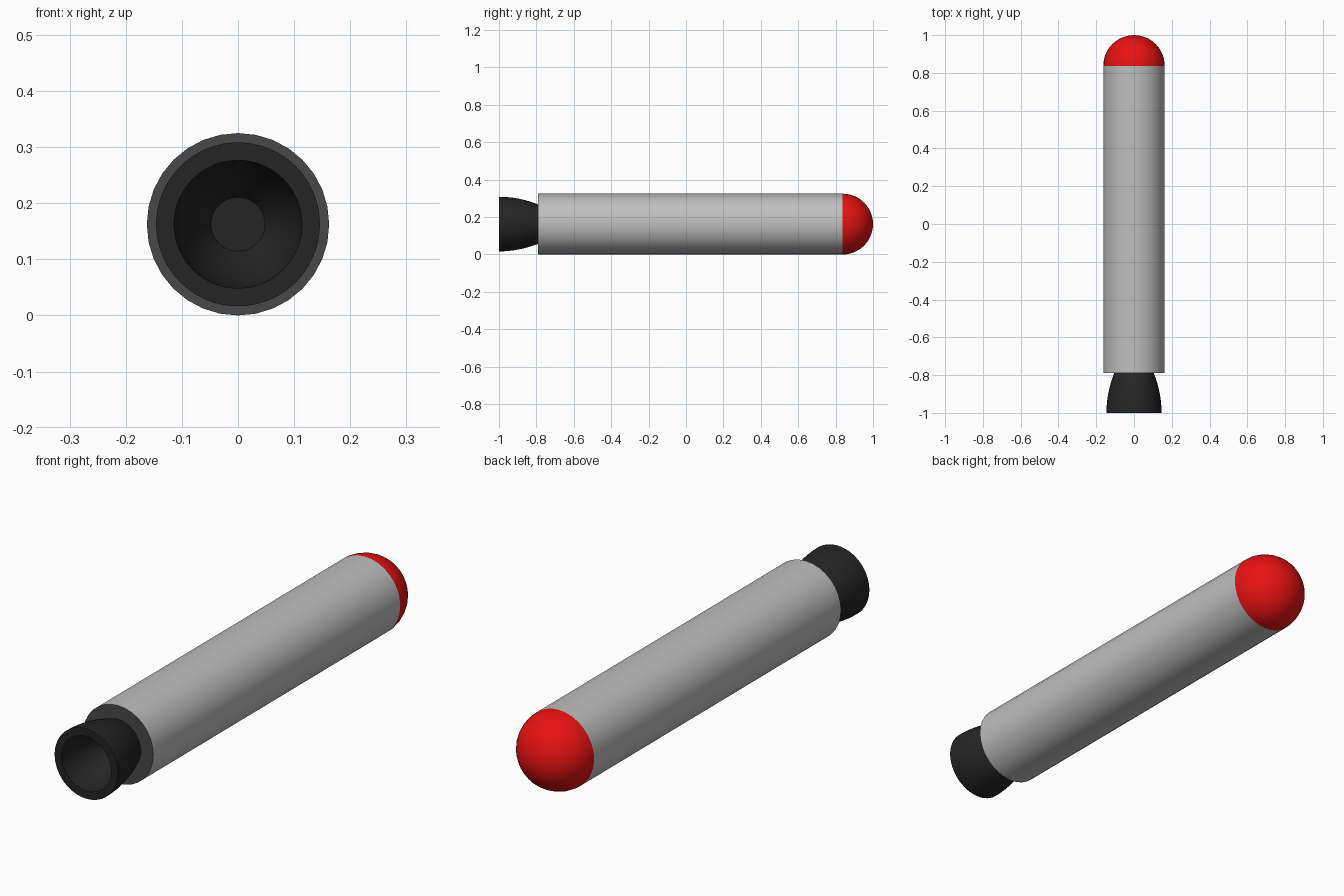
import bpy, bmesh, math

if "Cube" in bpy.data.objects:
    bpy.data.objects.remove(bpy.data.objects["Cube"])

R = 0.1625          # body radius, also the height of the centre line


def mat(name, c):
    m = bpy.data.materials.new(name)
    m.diffuse_color = (*c, 1)
    m.use_nodes = True
    m.node_tree.nodes["Principled BSDF"].inputs["Base Color"].default_value = m.diffuse_color
    return m


grey = mat("light grey", (0.52, 0.52, 0.52))
red = mat("red", (0.80, 0.006, 0.006))
dark = mat("dark grey", (0.065, 0.065, 0.065))
black = mat("black", (0.018, 0.018, 0.018))


def lathe(name, profile, material, n):
    """Revolve (radius, y) points about the long axis; radius 0 closes to a point."""
    bm = bmesh.new()
    rings = []
    for r, y in profile:
        if r == 0:
            rings.append([bm.verts.new((0, y, R))])
        else:
            rings.append([bm.verts.new((r * math.sin(2 * math.pi * i / n), y,
                                        R + r * math.cos(2 * math.pi * i / n)))
                          for i in range(n)])
    for a, b in zip(rings, rings[1:]):
        for i in range(n):
            j = (i + 1) % n
            if len(a) == 1:
                bm.faces.new((a[0], b[j], b[i]))
            elif len(b) == 1:
                bm.faces.new((a[i], a[j], b[0]))
            else:
                bm.faces.new((a[i], a[j], b[j], b[i]))
    bmesh.ops.recalc_face_normals(bm, faces=bm.faces)
    me = bpy.data.meshes.new(name)
    bm.to_mesh(me)
    bm.free()
    me.materials.append(material)
    ob = bpy.data.objects.new(name, me)
    bpy.context.collection.objects.link(ob)
    bpy.ops.object.select_all(action='DESELECT')
    ob.select_set(True)
    bpy.context.view_layer.objects.active = ob
    bpy.ops.object.shade_smooth_by_angle(angle=math.radians(35))
    return ob


# Body tube with a dark rear plate
body = lathe("body", [(0, -0.79), (R, -0.79), (R, 0.8375), (0, 0.8375)], grey, 32)
body.data.materials.append(dark)
for p in body.data.polygons:
    if p.center.y < -0.78:
        p.material_index = 1

# Rounded nose
nose = [(R * math.cos(math.pi / 2 * k / 12), 0.8375 + R * math.sin(math.pi / 2 * k / 12))
        for k in range(12)] + [(0, 1.0)]
lathe("nose", nose, red, 32)

# Flared nozzle: curved outside, flat rim, hollow inside with a floor
steps = [k / 8 for k in range(9)]
outer = [(0.146 - 0.041 * t ** 2, -1 + 0.21 * t) for t in steps]
inner = [(0.114 - 0.066 * t ** 2, -1 + 0.20 * t) for t in steps]
lathe("nozzle", outer[::-1] + inner + [(0, -0.80)], black, 64)
